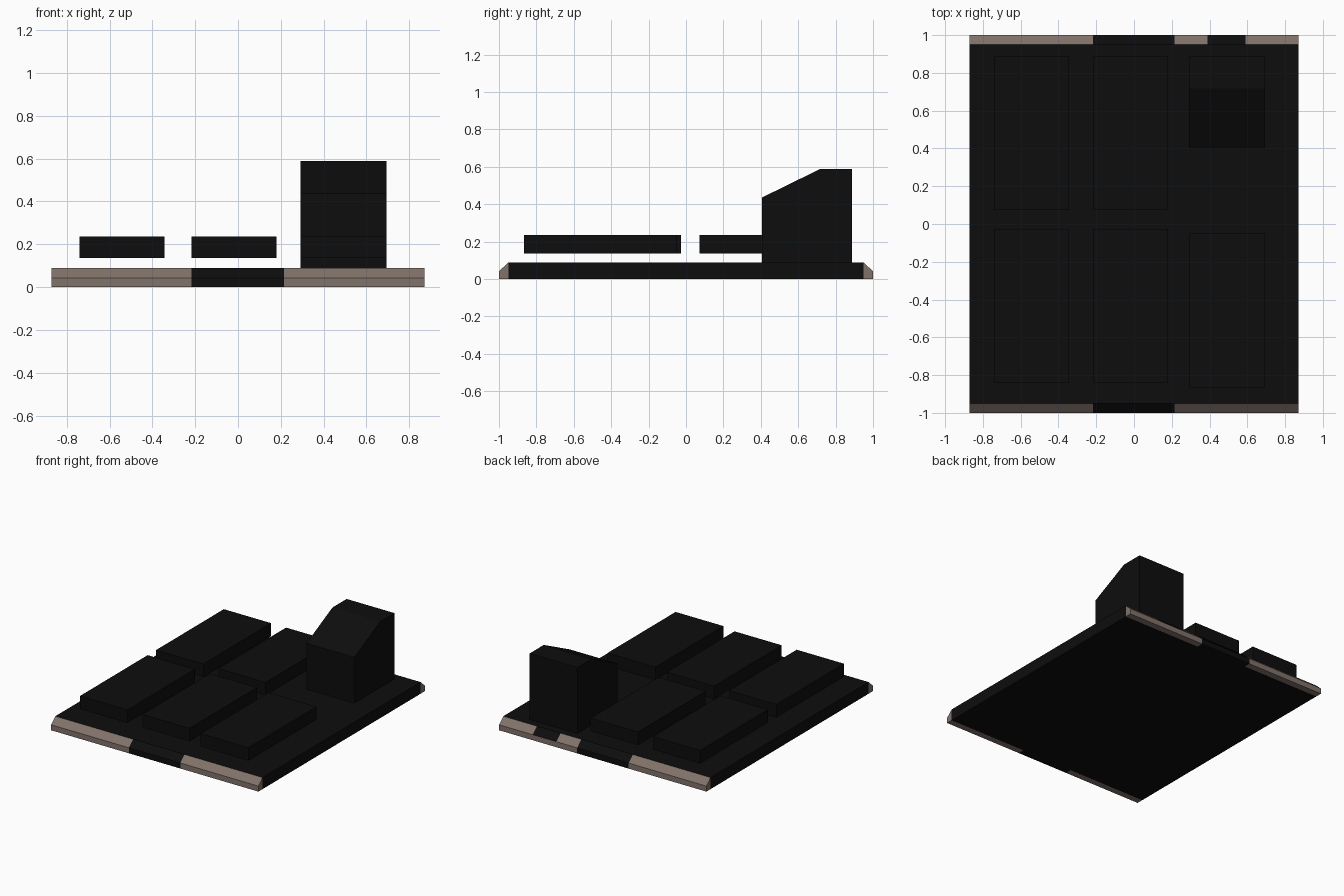
import bpy, bmesh

if "Cube" in bpy.data.objects:
    bpy.data.objects.remove(bpy.data.objects["Cube"])


def material(name, rgb):
    m = bpy.data.materials.new(name)
    m.diffuse_color = (*rgb, 1)
    m.use_nodes = True
    m.node_tree.nodes["Principled BSDF"].inputs["Base Color"].default_value = m.diffuse_color
    return m


BLACK = material("black", (0.004, 0.004, 0.004))
BROWN = material("dusty brown", (0.22, 0.17, 0.145))


def extrude_x(name, profile, x0, x1, mats):
    """Solid made from a (y, z) profile swept from x0 to x1."""
    bm = bmesh.new()
    face = bm.faces.new([bm.verts.new((x0, y, z)) for y, z in profile])
    ext = bmesh.ops.extrude_face_region(bm, geom=[face])
    verts = [g for g in ext["geom"] if isinstance(g, bmesh.types.BMVert)]
    bmesh.ops.translate(bm, vec=(x1 - x0, 0, 0), verts=verts)
    bmesh.ops.recalc_face_normals(bm, faces=bm.faces)
    me = bpy.data.meshes.new(name)
    bm.to_mesh(me)
    bm.free()
    for m in mats:
        me.materials.append(m)
    ob = bpy.data.objects.new(name, me)
    bpy.context.collection.objects.link(ob)
    return ob


def box(name, x0, x1, y0, y1, z0, z1):
    return extrude_x(name, [(y0, z0), (y1, z0), (y1, z1), (y0, z1)], x0, x1, [BLACK])


# base slab
W, H, LIP = 0.872, 0.088, 0.042
box("base_slab", -W, W, -0.95, 0.95, 0, H)

# bevelled end strips: brown at the corners, black in the middle
for side, s in (("front", -1), ("back", 1)):
    prof = [(s * 0.95, 0), (s, 0), (s, LIP), (s * 0.95, H)]
    extrude_x(side + "_edge_left", prof, -W, -0.218, [BROWN])
    extrude_x(side + "_edge_middle", prof, -0.218, 0.215, [BLACK])
    if s < 0:
        extrude_x(side + "_edge_right", prof, 0.215, W, [BROWN])
    else:
        # the back right strip has a black patch on its slope
        for i, (a, b) in enumerate(((0.215, 0.39), (0.39, 0.59), (0.59, W))):
            ob = extrude_x(f"back_edge_right_{i + 1}", prof, a, b, [BROWN, BLACK])
            if i == 1:
                for p in ob.data.polygons:
                    p.material_index = int(p.normal.z > 0.3)

# raised flat blocks in a grid
for i, (x0, x1) in enumerate(((-0.741, -0.343), (-0.217, 0.18))):
    box(f"front_block_{i + 1}", x0, x1, -0.84, -0.027, 0.136, 0.235)
    box(f"back_block_{i + 1}", x0, x1, 0.073, 0.888, 0.136, 0.235)
box("front_block_3", 0.292, 0.694, -0.866, -0.048, 0.136, 0.235)

# tall cabinet with a sloped front top
extrude_x("tall_cabinet",
          [(0.406, H), (0.888, H), (0.888, 0.589), (0.718, 0.589), (0.406, 0.436)],
          0.292, 0.694, [BLACK])
